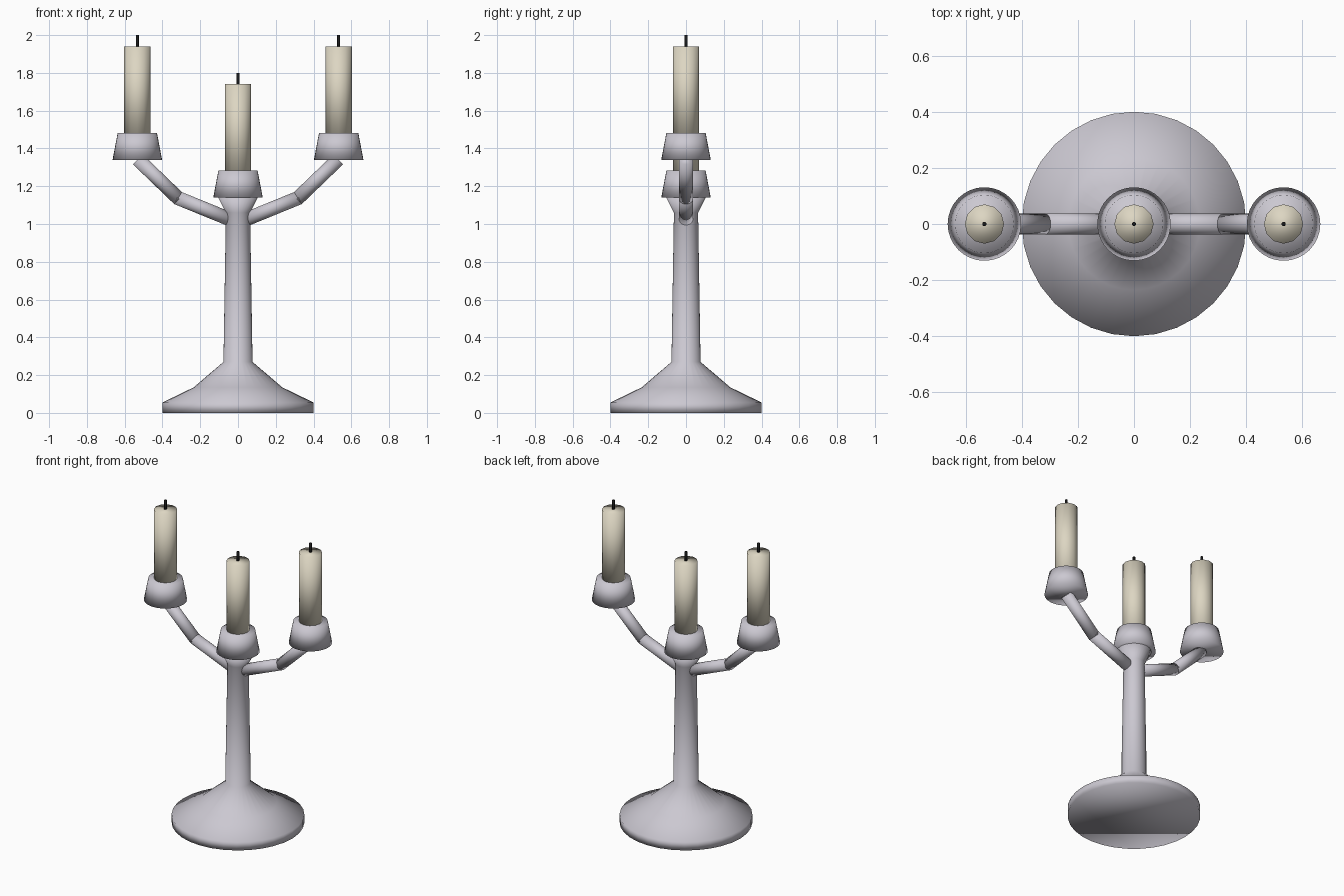
import bpy
import bmesh
import math
from mathutils import Vector

cube = bpy.data.objects.get("Cube")
if cube:
    bpy.data.objects.remove(cube, do_unlink=True)


def material(name, rgb):
    mat = bpy.data.materials.new(name)
    mat.use_nodes = True
    colour = (*rgb, 1)
    mat.diffuse_color = colour
    mat.node_tree.nodes["Principled BSDF"].inputs["Base Color"].default_value = colour
    return mat


silver = material("silver", (0.6, 0.58, 0.64))
wax = material("cream wax", (0.72, 0.67, 0.54))
black = material("wick black", (0.01, 0.01, 0.01))


def lathe(name, profile, sides, mat, x=0.0):
    """Closed solid of revolution about a vertical axis, from (radius, z) points."""
    bm = bmesh.new()
    rings = []
    for r, z in profile:
        angles = [2 * math.pi * i / sides for i in range(sides)]
        rings.append([bm.verts.new((r * math.cos(a), r * math.sin(a), z)) for a in angles])
    for low, high in zip(rings, rings[1:]):
        for i in range(sides):
            j = (i + 1) % sides
            bm.faces.new((low[i], low[j], high[j], high[i]))
    bm.faces.new(reversed(rings[0]))
    bm.faces.new(rings[-1])
    for face in bm.faces:
        face.smooth = True
    mesh = bpy.data.meshes.new(name)
    bm.to_mesh(mesh)
    bm.free()
    mesh.materials.append(mat)
    obj = bpy.data.objects.new(name, mesh)
    bpy.context.collection.objects.link(obj)
    obj.location.x = x
    return obj


def tube(name, start, end, radius):
    """Straight rod between two points."""
    start, end = Vector(start), Vector(end)
    axis = end - start
    rod = lathe(name, [(radius, 0), (radius, axis.length)], 24, silver)
    rod.location = start
    rod.rotation_euler = axis.to_track_quat("Z", "Y").to_euler()
    return rod


# Foot and stem in one turned piece, flaring under the middle cup
lathe("base_and_stem", [(0.4, 0), (0.4, 0.055), (0.235, 0.135), (0.077, 0.27),
                        (0.064, 1.06), (0.105, 1.14)], 32, silver)

# Cup, candle and wick for each of the three holders
for side, x, z in (("middle", 0, 1.14), ("left", 0.533, 1.34), ("right", -0.533, 1.34)):
    lathe(side + "_cup", [(0.131, z), (0.104, z + 0.142)], 32, silver, x)
    lathe(side + "_candle", [(0.07, z + 0.1), (0.07, z + 0.6)], 12, wax, x)
    lathe(side + "_wick", [(0.008, z + 0.58), (0.008, z + 0.66)], 8, black, x)

# Two-piece branching arms
for side, s in (("left", 1), ("right", -1)):
    tube(side + "_inner_arm", (0.03 * s, 0, 1.02), (0.322 * s, 0, 1.139), 0.037)
    tube(side + "_outer_arm", (0.312 * s, 0, 1.132), (0.53 * s, 0, 1.342), 0.037)
